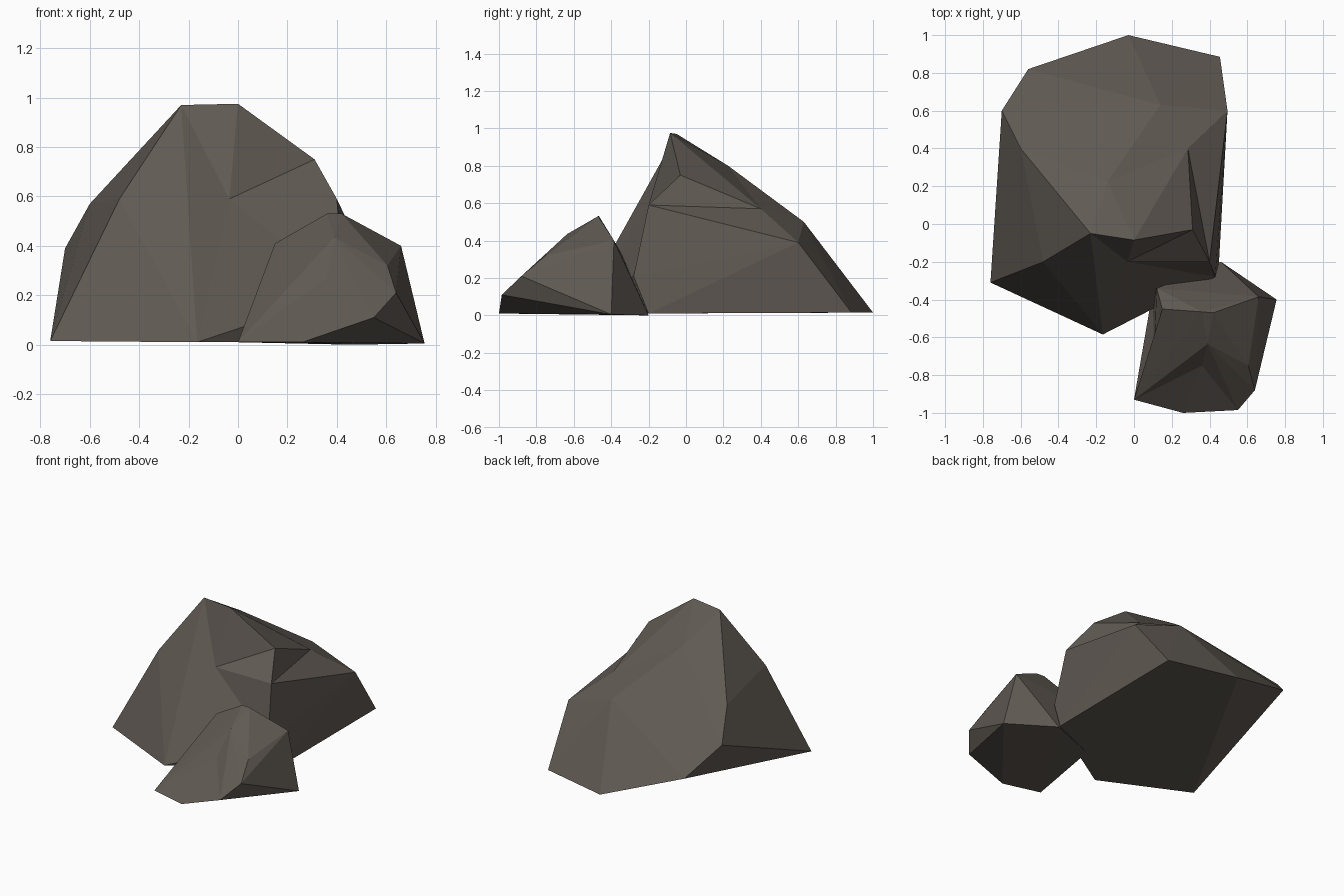
import bpy
import bmesh

default_cube = bpy.data.objects.get("Cube")
if default_cube:
    bpy.data.objects.remove(default_cube, do_unlink=True)

STONE = (0.117, 0.101, 0.086, 1.0)
stone = bpy.data.materials.new("dark_stone")
stone.use_nodes = True
stone.diffuse_color = STONE
shader = stone.node_tree.nodes["Principled BSDF"]
shader.inputs["Base Color"].default_value = STONE
shader.inputs["Roughness"].default_value = 0.9


def dent(bm, corners, ring, point):
    """Replace the faces inside a ring of corners by a fan to one sunken point."""
    ring_verts = {corners[name] for name in ring.split()}
    region = [f for f in bm.faces if all(v in ring_verts for v in f.verts)]
    if not region:
        return None
    inside = set(region)
    rim = [tuple(e.verts) for e in {e for f in region for e in f.edges}
           if sum(f in inside for f in e.link_faces) == 1]
    bmesh.ops.delete(bm, geom=region, context='FACES')
    centre = bm.verts.new(point)
    for start, end in rim:
        bm.faces.new((start, end, centre))
    return centre


def rock(name, points, dents):
    """Faceted boulder: hull of its corners, then chipped by dents."""
    bm = bmesh.new()
    corners = {key: bm.verts.new(co) for key, co in points.items()}
    hull = bmesh.ops.convex_hull(bm, input=list(bm.verts))
    loose = [g for g in hull["geom_interior"] if isinstance(g, bmesh.types.BMVert)]
    if loose:
        bmesh.ops.delete(bm, geom=loose, context='VERTS')
    for key, ring, point in dents:
        corners[key] = dent(bm, corners, ring, point)
    bmesh.ops.recalc_face_normals(bm, faces=list(bm.faces))
    mesh = bpy.data.meshes.new(name)
    bm.to_mesh(mesh)
    bm.free()
    mesh.materials.append(stone)
    obj = bpy.data.objects.new(name, mesh)
    bpy.context.collection.objects.link(obj)
    return obj


# Large boulder with a front ledge and a chipped upper left shoulder
rock("large_rock", {
    # base corners, the back right one lifted off the ground
    "base_right": (-.76, -.31, .015),
    "base_front": (-.165, -.585, .01),
    "base_left": (.45, -.2, .01),
    "base_back_left": (.455, .885, .015),
    "base_back": (-.03, 1.0, .015),
    "base_back_right": (-.56, .82, .2),
    # middle corners
    "bulge": (.43, -.28, .21),
    "hip_left": (.495, .6, .39),
    "hip_right": (-.7, .6, .39),
    "back": (.14, .63, .5),
    "flank_right": (-.6, .4, .57),
    "brow_right": (-.48, -.2, .59),
    "brow_left": (.4, -.2, .59),
    # top corners
    "shoulder": (.31, -.03, .75),
    "ridge": (-.14, .225, .8),
    "peak_right": (-.23, -.05, .97),
    "peak_left": (0, -.085, .975),
}, [
    ("ledge", "peak_right peak_left shoulder brow_left bulge base_front",
     (-.035, -.2, .59)),
    ("chip", "peak_left shoulder brow_left hip_left back ridge", (.285, .4, .57)),
])

# Small boulder leaning against the front left of the large one
rock("small_rock", {
    # base corners
    "base_right": (0, -.93, .01),
    "base_front": (.26, -1.0, .01),
    "base_left": (.755, -.4, .005),
    "base_back": (.46, -.2, 0),
    "base_inner": (.1, -.35, .01),
    # middle corners
    "toe": (.55, -.985, .11),
    "heel": (.64, -.88, .21),
    "knee": (.605, -.75, .32),
    "back_right": (.12, -.34, .32),
    # top corners
    "shoulder_left": (.66, -.385, .4),
    "shoulder_right": (.15, -.45, .41),
    "brow": (.39, -.635, .435),
    "peak": (.42, -.47, .53),
    "peak_right": (.36, -.465, .53),
}, [
    ("side_chip", "base_right base_inner shoulder_right back_right brow",
     (.105, -.715, .16)),
    ("front_chip", "base_right base_front toe knee brow side_chip", (.36, -.75, .27)),
])
